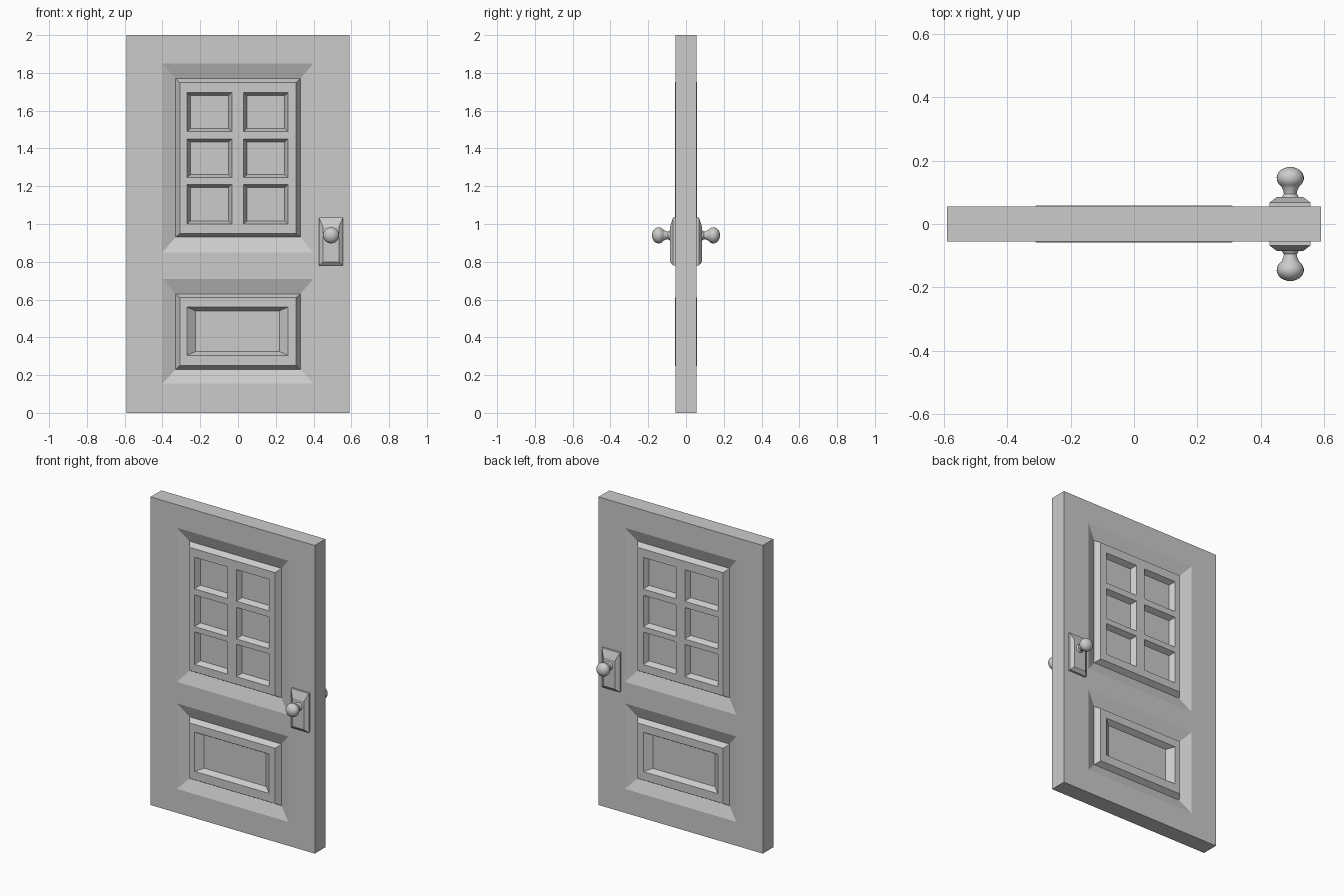
import bpy, bmesh, math
from mathutils import Vector

if "Cube" in bpy.data.objects:
    bpy.data.objects.remove(bpy.data.objects["Cube"])

FACE, DEEP, RAISED = -0.055, -0.025, -0.059   # y levels of the front half


def corners(rect, y):
    x0, x1, z0, z1 = rect
    return [(x0, y, z0), (x1, y, z0), (x1, y, z1), (x0, y, z1)]


def quad(bm, pts):
    bm.faces.new([bm.verts.new(p) for p in pts])


def ring(bm, outer, y0, inner, y1):
    a, b = corners(outer, y0), corners(inner, y1)
    for i in range(4):
        j = (i + 1) % 4
        quad(bm, [a[i], a[j], b[j], b[i]])


def plate(bm, xs, zs, y, holes):
    # flat sheet cut into a grid, leaving the hole cells open
    for x0, x1 in zip(xs, xs[1:]):
        for z0, z1 in zip(zs, zs[1:]):
            if (x0, x1, z0, z1) not in holes:
                quad(bm, corners((x0, x1, z0, z1), y))


def shrink(r, dx, dz):
    return (r[0] + dx, r[1] - dx, r[2] + dz, r[3] - dz)


def finish(bm, name):
    bmesh.ops.remove_doubles(bm, verts=bm.verts, dist=1e-5)
    me = bpy.data.meshes.new(name)
    bm.to_mesh(me)
    bm.free()
    ob = bpy.data.objects.new(name, me)
    bpy.context.collection.objects.link(ob)
    m = ob.modifiers.new("both_sides", 'MIRROR')
    m.use_axis = (False, True, False)
    return ob


# door slab with two sloping recesses
slab = (-0.59, 0.59, 0, 2)
recesses = [((-0.4, 0.4, 0.155, 0.71), (-0.33, 0.33, 0.23, 0.63)),
            ((-0.4, 0.4, 0.85, 1.85), (-0.33, 0.33, 0.93, 1.77))]
bm = bmesh.new()
ring(bm, slab, 0, slab, FACE)
plate(bm, [-0.59, -0.4, 0.4, 0.59], [0, 0.155, 0.71, 0.85, 1.85, 2], FACE,
      [r[0] for r in recesses])
for outer, inner in recesses:
    ring(bm, outer, FACE, inner, DEEP)
finish(bm, "door_slab")


# raised panels with sunken panes
def panel(name, outer, columns, rows, inset):
    bm = bmesh.new()
    top = shrink(outer, 0.022, 0.02)
    ring(bm, outer, DEEP, top, RAISED)
    panes = [c + r for c in columns for r in rows]
    xs = [top[0]] + [v for c in columns for v in c] + [top[1]]
    zs = [top[2]] + [v for r in rows for v in r] + [top[3]]
    plate(bm, xs, zs, RAISED, panes)
    for p in panes:
        inner = shrink(p, *inset)
        ring(bm, p, RAISED, inner, DEEP)
        quad(bm, corners(inner, DEEP))
    finish(bm, name)


panel("lower_panel", recesses[0][1], [(-0.27, 0.265)], [(0.305, 0.56)], (0.045, 0.02))
panel("upper_panel", recesses[1][1], [(-0.27, -0.033), (0.03, 0.265)],
      [(1.0, 1.21), (1.245, 1.45), (1.49, 1.695)], (0.018, 0.016))

# handle plate
base, front = (0.428, 0.556, 0.78, 1.035), (0.45, 0.534, 0.80, 0.985)
bm = bmesh.new()
ring(bm, base, FACE, base, -0.068)
ring(bm, base, -0.068, front, -0.085)
quad(bm, corners(front, -0.085))
finish(bm, "handle_plate")

# door knob, turned around the y axis: (radius, distance from door centre)
profile = [(0, 0.08), (0.028, 0.08), (0.026, 0.088), (0.020, 0.095), (0.022, 0.105), (0.026, 0.113)]
profile += [(0.043 * math.sin(t), 0.145 - 0.035 * math.cos(t))
            for t in [math.radians(a) for a in range(40, 181, 14)]]
bm = bmesh.new()
vs = [bm.verts.new((0.493 + r, -d, 0.94)) for r, d in profile]
es = [bm.edges.new(p) for p in zip(vs, vs[1:])]
bmesh.ops.spin(bm, geom=vs + es, cent=Vector((0.493, 0, 0.94)), axis=(0, 1, 0),
               angle=2 * math.pi, steps=24)
bmesh.ops.remove_doubles(bm, verts=bm.verts, dist=1e-5)
bmesh.ops.recalc_face_normals(bm, faces=bm.faces)
knob = finish(bm, "door_knob")
bpy.context.view_layer.objects.active = knob
knob.select_set(True)
bpy.ops.object.shade_smooth_by_angle(angle=math.radians(40))
